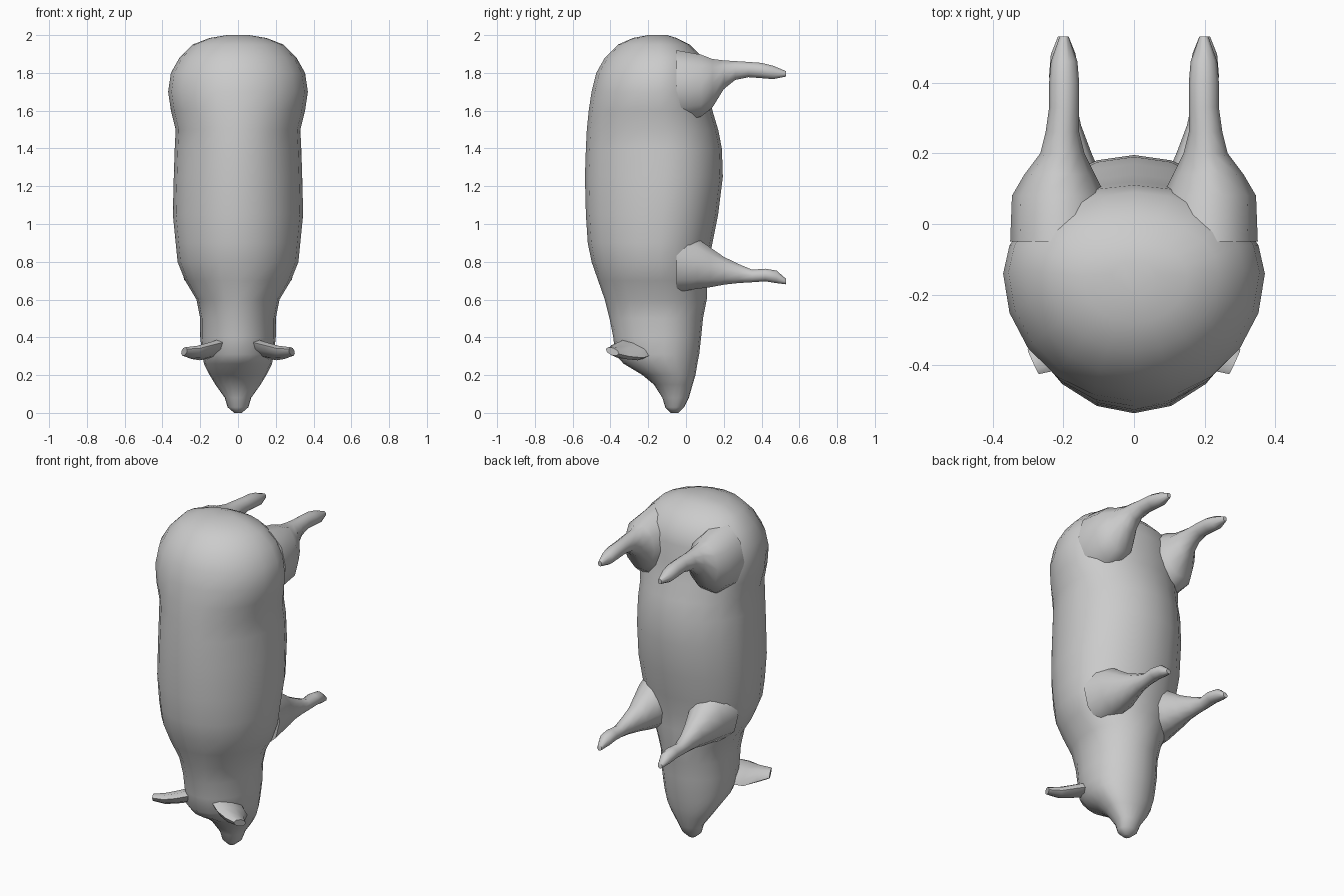
import bpy, bmesh, math
from mathutils import Vector


def loft(name, rings):
    """Skin a list of equal-length point rings and cap both ends."""
    bm = bmesh.new()
    loops = [[bm.verts.new(p) for p in ring] for ring in rings]
    n = len(loops[0])
    for a, b in zip(loops, loops[1:]):
        for i in range(n):
            j = (i + 1) % n
            bm.faces.new((a[i], a[j], b[j], b[i]))
    bm.faces.new(loops[0][::-1])
    bm.faces.new(loops[-1])
    bmesh.ops.recalc_face_normals(bm, faces=bm.faces)
    mesh = bpy.data.meshes.new(name)
    bm.to_mesh(mesh)
    bm.free()
    ob = bpy.data.objects.new(name, mesh)
    bpy.context.collection.objects.link(ob)
    bpy.ops.object.select_all(action='DESELECT')
    ob.select_set(True)
    bpy.context.view_layer.objects.active = ob
    bpy.ops.object.shade_smooth_by_angle(angle=math.radians(50))
    return ob


def body_ring(z, w, y0, y1, n=20):
    """Egg-shaped slice, widest nearer the belly (+y)."""
    mid = y0 + (y1 - y0) * 0.58
    ring = []
    for i in range(n):
        a = math.tau * i / n
        s, c = math.sin(a), math.cos(a)
        ry = (y1 - mid) if s > 0 else (mid - y0)
        ring.append((w * c, mid + ry * s, z))
    return ring


def leg_ring(y, x0, x1, z0, z1, side, n=10):
    cx, cz = (x0 + x1) / 2, (z0 + z1) / 2
    return [(side * (cx + (x1 - x0) / 2 * math.cos(math.tau * i / n)), y,
             cz + (z1 - z0) / 2 * math.sin(math.tau * i / n)) for i in range(n)]


# Body and head, snout at the bottom: z, half width, back y, belly y
body = [
    (0.00, 0.02, -0.08, -0.04), (0.03, 0.055, -0.11, -0.01), (0.08, 0.07, -0.125, 0.015),
    (0.15, 0.12, -0.17, 0.035), (0.20, 0.15, -0.23, 0.05), (0.26, 0.18, -0.33, 0.06),
    (0.31, 0.19, -0.375, 0.07), (0.40, 0.20, -0.385, 0.08), (0.50, 0.20, -0.405, 0.09),
    (0.60, 0.22, -0.43, 0.11), (0.70, 0.28, -0.465, 0.11), (0.80, 0.32, -0.50, 0.12),
    (0.90, 0.33, -0.52, 0.14), (1.05, 0.345, -0.53, 0.17), (1.25, 0.34, -0.535, 0.195),
    (1.40, 0.335, -0.53, 0.19), (1.50, 0.33, -0.525, 0.17), (1.60, 0.355, -0.515, 0.14),
    (1.70, 0.37, -0.50, 0.12), (1.80, 0.355, -0.475, 0.11), (1.88, 0.31, -0.43, 0.09),
    (1.95, 0.24, -0.36, 0.02), (1.985, 0.15, -0.28, -0.05), (2.00, 0.06, -0.20, -0.10),
]
loft("body", [body_ring(*s) for s in body])

# Legs: y, inner x, outer x, low z, high z
hind = [
    (-0.05, 0.06, 0.35, 1.53, 1.93), (0.08, 0.08, 0.345, 1.56, 1.905),
    (0.14, 0.11, 0.31, 1.61, 1.88), (0.20, 0.14, 0.265, 1.71, 1.87),
    (0.26, 0.155, 0.25, 1.76, 1.865), (0.33, 0.155, 0.24, 1.775, 1.86),
    (0.40, 0.155, 0.24, 1.77, 1.855), (0.46, 0.16, 0.235, 1.765, 1.84),
    (0.53, 0.185, 0.21, 1.78, 1.81),
]
fore = [
    (-0.05, 0.04, 0.31, 0.63, 0.98), (0.06, 0.06, 0.29, 0.65, 0.93),
    (0.13, 0.09, 0.27, 0.66, 0.88), (0.20, 0.12, 0.25, 0.675, 0.83),
    (0.28, 0.15, 0.24, 0.685, 0.79), (0.35, 0.165, 0.235, 0.69, 0.76),
    (0.42, 0.16, 0.24, 0.695, 0.765), (0.48, 0.165, 0.235, 0.685, 0.755),
    (0.53, 0.185, 0.215, 0.68, 0.71),
]
# Ears: centre, half breadth, half thickness
ear = [
    ((0.12, -0.27, 0.34), 0.10, 0.04), ((0.18, -0.31, 0.325), 0.10, 0.035),
    ((0.23, -0.355, 0.32), 0.065, 0.03), ((0.285, -0.39, 0.325), 0.04, 0.02),
]
for side, label in ((1, "right"), (-1, "left")):
    loft("hind_leg_" + label, [leg_ring(*s, side) for s in hind])
    loft("fore_leg_" + label, [leg_ring(*s, side) for s in fore])
    across = Vector((side * 0.55, -0.25, 0)).normalized().cross(Vector((0, 0, 1)))
    across = (across * side + Vector((0, 0, 0.35))).normalized()
    thick = across.cross(Vector((side * 0.8, -0.6, 0))).normalized()
    rings = []
    for c, b, t in ear:
        centre = Vector((side * c[0], c[1], c[2]))
        rings.append([centre + across * b * math.cos(math.tau * i / 8)
                      + thick * t * math.sin(math.tau * i / 8) for i in range(8)])
    loft("ear_" + label, rings)
